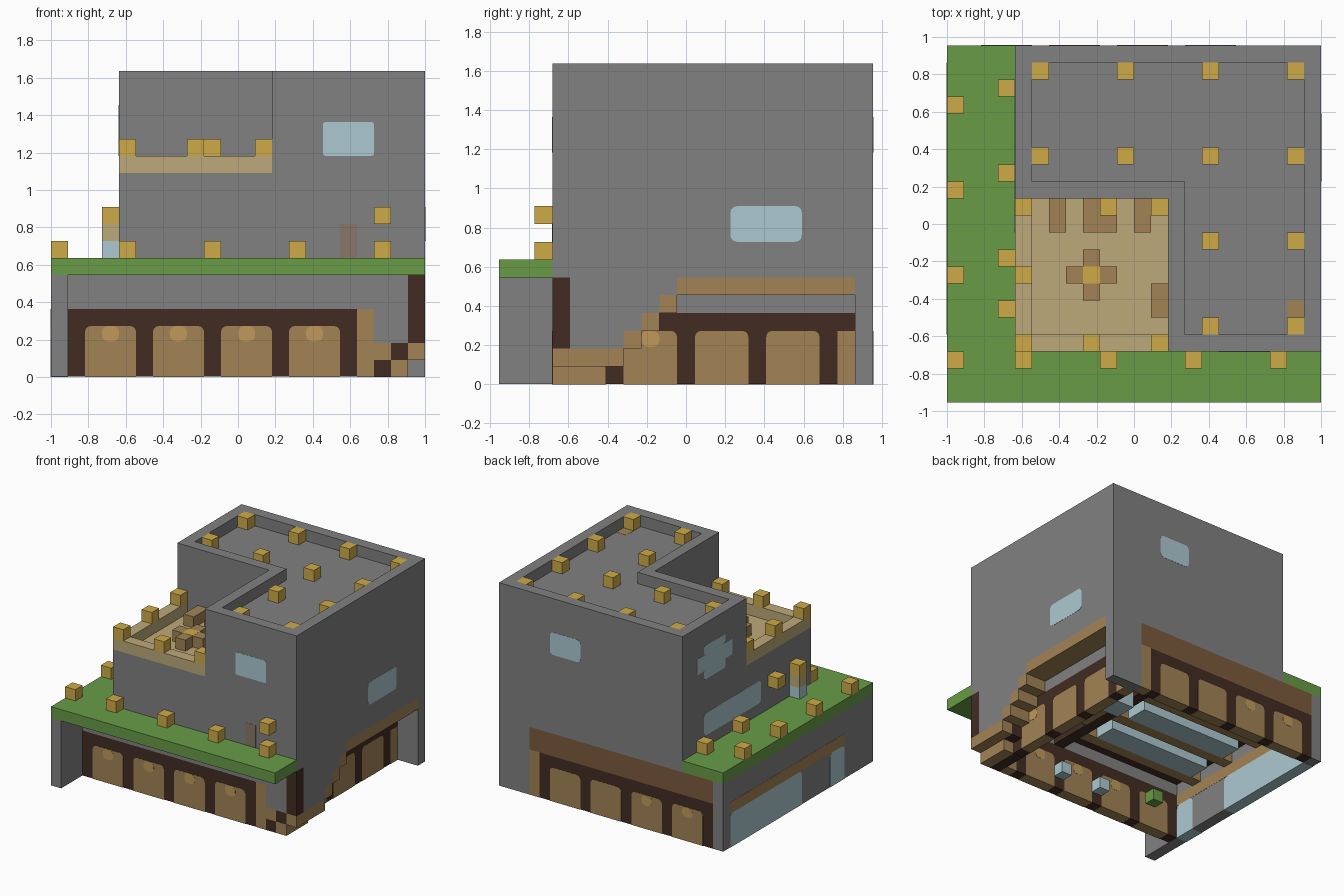
import bpy
import bmesh
from mathutils import Vector

U = 1 / 11            # one block
EPS = 0.015           # plate thickness in blocks

start = bpy.data.objects.get("Cube")
if start:
    bpy.data.objects.remove(start, do_unlink=True)


def material(name, rgb):
    lin = [((c / 255 + 0.055) / 1.055) ** 2.4 for c in rgb]
    m = bpy.data.materials.new(name)
    m.use_nodes = True
    m.diffuse_color = (*lin, 1)
    m.node_tree.nodes["Principled BSDF"].inputs["Base Color"].default_value = (*lin, 1)
    return m


GREY = material("grey_stone", (129, 129, 129))
GREEN = material("green_grass", (104, 156, 70))
GOLD = material("gold_lamp", (206, 171, 73))
TAN = material("pale_tan", (189, 170, 122))
DARK = material("dark_timber", (66, 44, 34))
WOOD = material("warm_wood", (162, 132, 86))
BROWN = material("reddish_brown", (124, 91, 62))
GLASS = material("pale_glass", (172, 201, 209))
GLOW = material("amber_glow", (192, 154, 91))
DOOR = material("door_brown", (137, 119, 104))


def boxes(name, mat, spans, round_axis=None, radius=0.35, top_only=False):
    """Blocks given as x0, x1, y0, y1, z0, z1 in block units, joined in one object."""
    bm = bmesh.new()
    for x0, x1, y0, y1, z0, z1 in spans:
        part = bmesh.new()
        bmesh.ops.create_cube(part, size=1)
        for v in part.verts:
            v.co = Vector((x0 + (v.co.x + .5) * (x1 - x0) - 11,
                           y0 + (v.co.y + .5) * (y1 - y0) - 10.5,
                           z0 + (v.co.z + .5) * (z1 - z0))) * U
        if round_axis is not None:
            mid = (z0 + z1) / 2 * U
            edges = []
            for e in part.edges:
                a, b = e.verts
                d = (a.co - b.co).normalized()
                if abs(d[round_axis]) > 0.9 and (not top_only or a.co.z > mid):
                    edges.append(e)
            bmesh.ops.bevel(part, geom=edges, offset=radius * U, segments=3,
                            profile=0.5, affect='EDGES')
        temp = bpy.data.meshes.new("temp")
        part.to_mesh(temp)
        part.free()
        bm.from_mesh(temp)
        bpy.data.meshes.remove(temp)
    mesh = bpy.data.meshes.new(name)
    bm.to_mesh(mesh)
    bm.free()
    mesh.materials.append(mat)
    obj = bpy.data.objects.new(name, mesh)
    bpy.context.collection.objects.link(obj)
    return obj


def cubes(name, mat, spots):
    return boxes(name, mat, [(x, x + 1, y, y + 1, z, z + 1) for x, y, z in spots])


# Upper storeys: L-shaped mass and the lower terrace block
boxes("upper_storeys", GREY, [(4, 22, 12, 21, 6, 17), (13, 22, 3, 12, 6, 17)])
boxes("terrace_block", GREY, [(4, 13, 3, 12, 6, 12)])

# Roof parapet around the L
boxes("roof_parapet", GREY, [
    (4, 22, 20, 21, 17, 18), (21, 22, 3, 20, 17, 18), (4, 5, 12, 20, 17, 18),
    (5, 14, 12, 13, 17, 18), (13, 14, 3, 12, 17, 18), (14, 21, 3, 4, 17, 18)])
cubes("roof_lamps", GOLD,
      [(x, y, 17) for x in (5, 10, 15, 20) for y in (14, 19)]
      + [(x, y, 17) for x in (15, 20) for y in (4, 9)])
boxes("roof_hatch", WOOD, [(20, 21, 5, 6, 17, 17 + EPS)])

# Terrace floor, rim, seats, table and lamps
boxes("terrace_floor", TAN, [(5, 13, 4, 12, 12, 12 + EPS)])
boxes("terrace_rim", TAN, [(4, 5, 3, 12, 12, 13), (5, 13, 3, 4, 12, 13)])
boxes("terrace_table", WOOD, [(8, 9, 6, 9, 12, 13), (7, 8, 7, 8, 12, 13), (9, 10, 7, 8, 12, 13)])
boxes("table_lamp", GOLD, [(8, 9, 7, 8, 13, 13 + EPS)])
boxes("terrace_seats", WOOD, [
    (6, 7, 10, 12, 12, 13), (8, 10, 10, 12, 12, 13),
    (11, 12, 10, 12, 12, 13), (12, 13, 5, 7, 12, 13)])
cubes("terrace_lamps", GOLD, [(4, 3, 13), (12, 3, 13), (4, 11, 13), (12, 11, 13),
                              (9, 11, 13), (8, 3, 13), (4, 7, 13)])
cubes("terrace_lamp_post", TAN, [(12, 11, 12)])

# Grass deck wrapping two sides, with its lamps
boxes("grass_deck", GREEN, [(0, 22, 0, 3, 6, 7), (0, 4, 3, 21, 6, 7)])
cubes("deck_lamps", GOLD,
      [(0, y, 7) for y in (2, 7, 12, 17)] + [(3, 13, 7), (3, 18, 7), (3, 5, 9), (3, 8, 9)]
      + [(x, 2, 7) for x in (4, 9, 14, 19)] + [(19, 2, 9)])
cubes("lamp_post", TAN, [(3, 5, 8)])
cubes("lamp_post_base", GLASS, [(3, 5, 7)])

# Ground floor stone walls
boxes("stone_walls", GREY, [
    (0, 1, 0, 21, EPS, 6), (1, 21, 3, 4, 4, 6), (19, 21, 3, 4, 2, 4),
    (19, 20, 4, 20, 4, 6), (19, 22, 20, 21, 0, 6)])
boxes("stone_above_stairs", GREY, [(21, 22, 4, 7, 2, 6)]
      + [(21, 22, 7 + k, 8 + k, 3 + k, 6) for k in range(3)])
boxes("corner_column", DARK, [(21, 22, 3, 4, 2, 6)])

# Timber arcades
boxes("timber_arcades", DARK, [
    (1, 18, 3, 4, EPS, 4), (1, 18, 20, 21, EPS, 4), (19, 20, 6, 20, EPS, 4)])
boxes("back_beam", BROWN, [(1, 19, 20, 21, 4, 6)])
boxes("end_panels", WOOD, [(18, 19, 3, 4, 0, 4), (18, 19, 20, 21, 0, 4)])
starts = (2, 6, 10, 14)
for side, y in (("front", 3), ("back", 20)):
    boxes(side + "_arches", WOOD,
          [(x, x + 3, y - EPS, y + 1 + EPS, 0, 3) for x in starts], 1, top_only=True)
    lit = starts if side == "front" else starts[:2]
    boxes(side + "_arch_lamps", GLOW,
          [(x + 1, x + 2, y - 2 * EPS, y + 1 + 2 * EPS, 2.1, 3) for x in lit], 1)
boxes("side_arches", WOOD,
      [(19 - EPS, 20 + EPS, y, y + 3, 0, 3) for y in (7, 11, 15)], 0, top_only=True)
boxes("side_end_panel", WOOD, [(19 - EPS, 20 + EPS, 19, 20, 0, 3)])
boxes("side_arch_lamp", GLOW, [(19 - 2 * EPS, 20 + 2 * EPS, 8, 9, 2.1, 3)], 0)

# Corner entry, landing, stairs and upper walkway
boxes("landing", WOOD, [(19, 20, 3, 7, 1, 2), (20, 21, 3, 6, 0, 1), (21, 22, 3, 7, 1, 2)])
boxes("landing_risers", DARK, [(19, 20, 3, 6, 0, 1), (20, 21, 3, 7, 1, 2)])
boxes("stairs", WOOD, [(20, 22, 7 + k, 8 + k, 2 + k, 3 + k) for k in range(3)])
boxes("walkway", WOOD, [(20, 22, 10, 20, 5, 6)])

# Windows and door plates
boxes("front_window", GLASS, [(16, 19, 3 - EPS, 3, 13, 15)], 1, 0.15)
boxes("back_window", GLASS, [(14, 17, 21, 21 + EPS, 13, 15)], 1)
boxes("stair_side_window", GLASS, [(22, 22 + EPS, 13, 17, 8, 10)], 0)
boxes("deck_side_window", GLASS, [(4 - EPS, 4, 10, 18, 8, 10)], 0)
boxes("cross_window", GLASS, [
    (4 - EPS, 4, 14, 19, 13.8, 15.2), (4 - EPS, 4, 15, 18, 15.2, 16),
    (4 - EPS, 4, 15, 18, 13, 13.8)], 0, 0.2)
boxes("deck_door", DOOR, [(17, 18, 3 - EPS, 3, 7, 9)])
boxes("lower_side_windows", GLASS,
      [(-EPS, 1 + EPS, 10, 20, 0, 3), (-EPS, 1 + EPS, 4, 6, 0, 3)], 0, top_only=True)
boxes("lower_side_beam", WOOD, [(-EPS, 1 + EPS, 4, 20, 3, 4)])

# Ceiling and furnishings seen from underneath
boxes("ceiling", DARK, [(1, 19, 4, 20, 5, 6)])
boxes("ceiling_glass", GLASS, [(2, 12, y, y + 2, 4, 5) for y in (7, 11, 15)])
boxes("ceiling_beams", WOOD, [(1, 13, y, y + 1, 4, 5) for y in (6, 10, 14, 18)])
boxes("ceiling_cross_beam", DARK, [(13, 14, 4, 20, 4, 5)])
boxes("inner_table", WOOD, [(14, 17, 8, 11, 4, 5)])
boxes("inner_glass_block", GLASS, [(14, 16, 12, 14, 3, 5)])
cubes("inner_lamp_glass", GLASS, [(9, 4, 1), (13, 4, 1)])
cubes("inner_plant", GREEN, [(5, 6, 0.5)])
